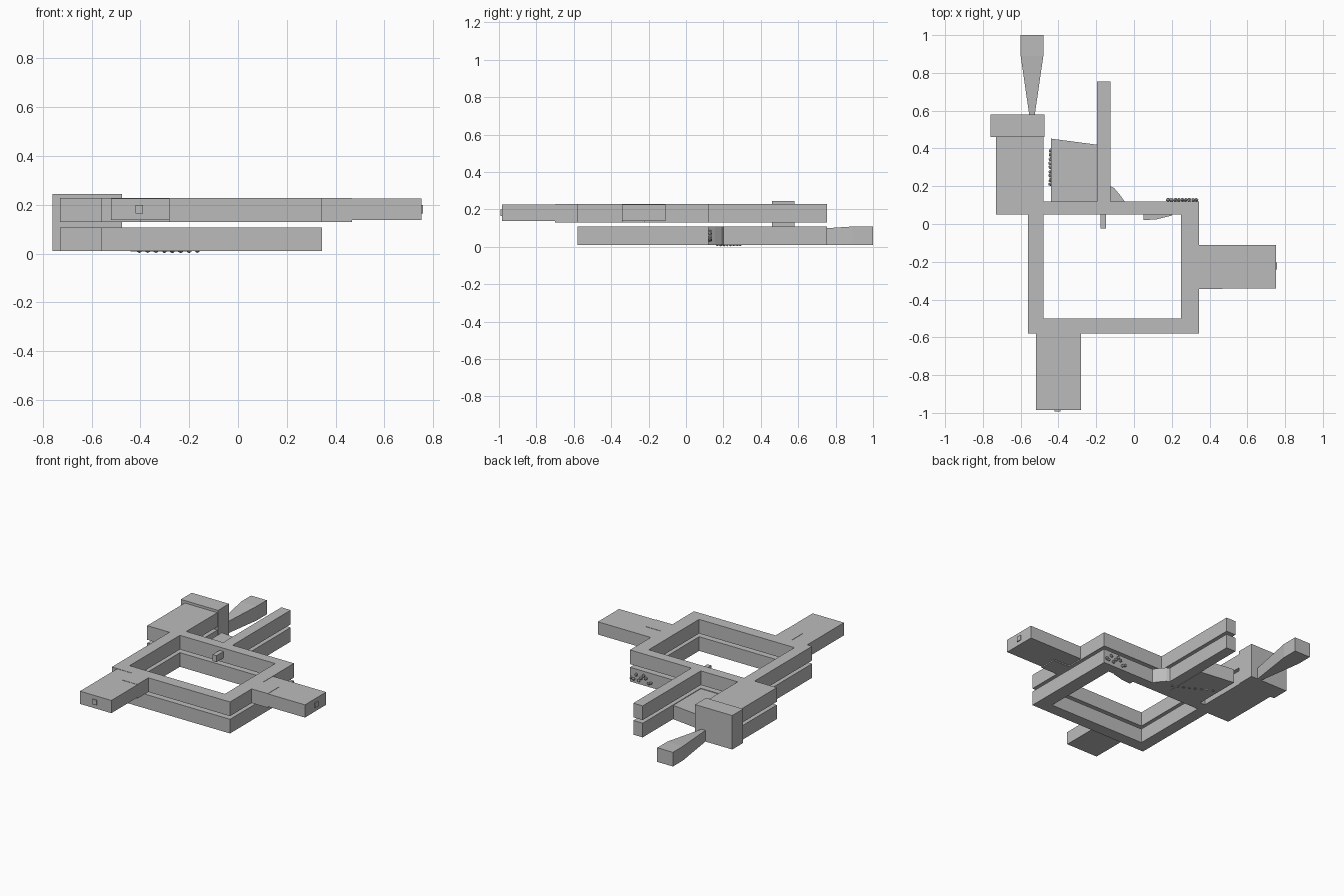
import bpy, bmesh, random

if "Cube" in bpy.data.objects:
    bpy.data.objects.remove(bpy.data.objects["Cube"])
random.seed(4)

grey = bpy.data.materials.new("plain grey")
grey.diffuse_color = (0.5, 0.5, 0.5, 1)
grey.use_nodes = True
grey.node_tree.nodes["Principled BSDF"].inputs["Base Color"].default_value = grey.diffuse_color


def finish(name, bm):
    bmesh.ops.recalc_face_normals(bm, faces=bm.faces)
    me = bpy.data.meshes.new(name)
    bm.to_mesh(me)
    bm.free()
    me.materials.append(grey)
    ob = bpy.data.objects.new(name, me)
    bpy.context.collection.objects.link(ob)
    return ob


def prism(name, pts, z0, z1):
    """Extrude a plan outline from z0 to z1."""
    bm = bmesh.new()
    f = bm.faces.new([bm.verts.new((x, y, z0)) for x, y in pts])
    top = bmesh.ops.extrude_face_region(bm, geom=[f])["geom"]
    for v in top:
        if isinstance(v, bmesh.types.BMVert):
            v.co.z = z1
    return finish(name, bm)


def box(name, x0, x1, y0, y1, z0, z1):
    return prism(name, [(x0, y0), (x1, y0), (x1, y1), (x0, y1)], z0, z1)


def ring(name, z0, z1):
    """Rectangular corridor loop with an open courtyard."""
    outer = [(-.56, -.58), (.345, -.58), (.345, .12), (-.56, .12)]
    inner = [(-.48, -.50), (.25, -.50), (.25, .05), (-.48, .05)]
    bm = bmesh.new()
    loops = [[bm.verts.new((x, y, z)) for x, y in pts]
             for pts, z in ((outer, z0), (outer, z1), (inner, z1), (inner, z0))]
    for k in range(4):
        a, b = loops[k], loops[(k + 1) % 4]
        for i in range(4):
            j = (i + 1) % 4
            bm.faces.new((a[i], a[j], b[j], b[i]))
    return finish(name, bm)


# Two stacked storeys sharing the same plan
for storey, z0, z1 in (("lower", .01, .108), ("upper", .13, .228)):
    ring(storey + "_corridor_loop", z0, z1)
    box(storey + "_back_corridor", -.197, -.125, .12, .755, z0, z1)
    box(storey + "_corner_hall", -.73, -.48, .05, .46, z0, z1)

# Tall stair block linking both storeys
box("stair_block", -.76, -.475, .46, .58, .01, .245)

# Flared exit passage behind the stair block
bm = bmesh.new()
rows = []
for y, x0, x1, top in ((.58, -.555, -.525, .088), (.89, -.60, -.48, .108), (1.0, -.60, -.48, .108)):
    rows.append([bm.verts.new(p) for p in
                 ((x0, y, .01), (x1, y, .01), (x1, y, top), (x0, y, top))])
for a, b in zip(rows, rows[1:]):
    for i in range(4):
        j = (i + 1) % 4
        bm.faces.new((a[i], a[j], b[j], b[i]))
bm.faces.new(rows[0])
bm.faces.new(rows[-1])
finish("flared_passage", bm)

# Side rooms on the upper storey, each with an entry corner and a small hatch
box("front_room", -.52, -.28, -.985, -.58, .138, .226)
box("front_room_entry", -.402, -.28, -.70, -.58, .13, .228)
box("front_room_hatch", -.42, -.39, -.992, -.985, .165, .20)
box("right_room", .345, .752, -.342, -.11, .138, .226)
box("right_room_entry", .345, .468, -.343, -.222, .13, .228)
box("right_room_hatch", .752, .758, -.24, -.205, .165, .20)

# Small niche on the courtyard wall
box("courtyard_niche", -.177, -.147, -.025, .05, .16, .205)

# Irregular cellar room between the hall and the back corridor
prism("cellar_room", [(-.44, .12), (-.197, .12), (-.197, .42), (-.44, .452)], .008, .104)

# Curved buttress filling the corner beside the back corridor
prism("corner_buttress", [(-.125, .12), (-.05, .12), (-.075, .155), (-.105, .19), (-.125, .20)],
      .01, .108)


# Broken rock poking from the walls
def rock(name, x0, x1, y0, y1, z0, z1, n):
    bm = bmesh.new()
    for i in range(n):
        t = (i + .5) / n
        x, y = x0 + (x1 - x0) * t, y0 + (y1 - y0) * t
        made = bmesh.ops.create_icosphere(bm, subdivisions=1, radius=.012)["verts"]
        z = random.uniform(z0, z1)
        for v in made:
            v.co *= random.uniform(.8, 1.1)
            v.co.x += x
            v.co.y += y
            v.co.z += z
    finish(name, bm)


rock("back_wall_rubble", .17, .34, .128, .128, .03, .09, 9)
rock("cellar_wall_rubble", -.442, -.442, .20, .40, .03, .09, 9)
rock("cellar_floor_rubble", -.42, -.15, .30, .16, .013, .014, 8)

# Sloping rubble spill in the courtyard
prism("courtyard_rubble", [(.05, .05), (.05, .02), (.12, .025), (.20, .045), (.20, .05)], .01, .06)
